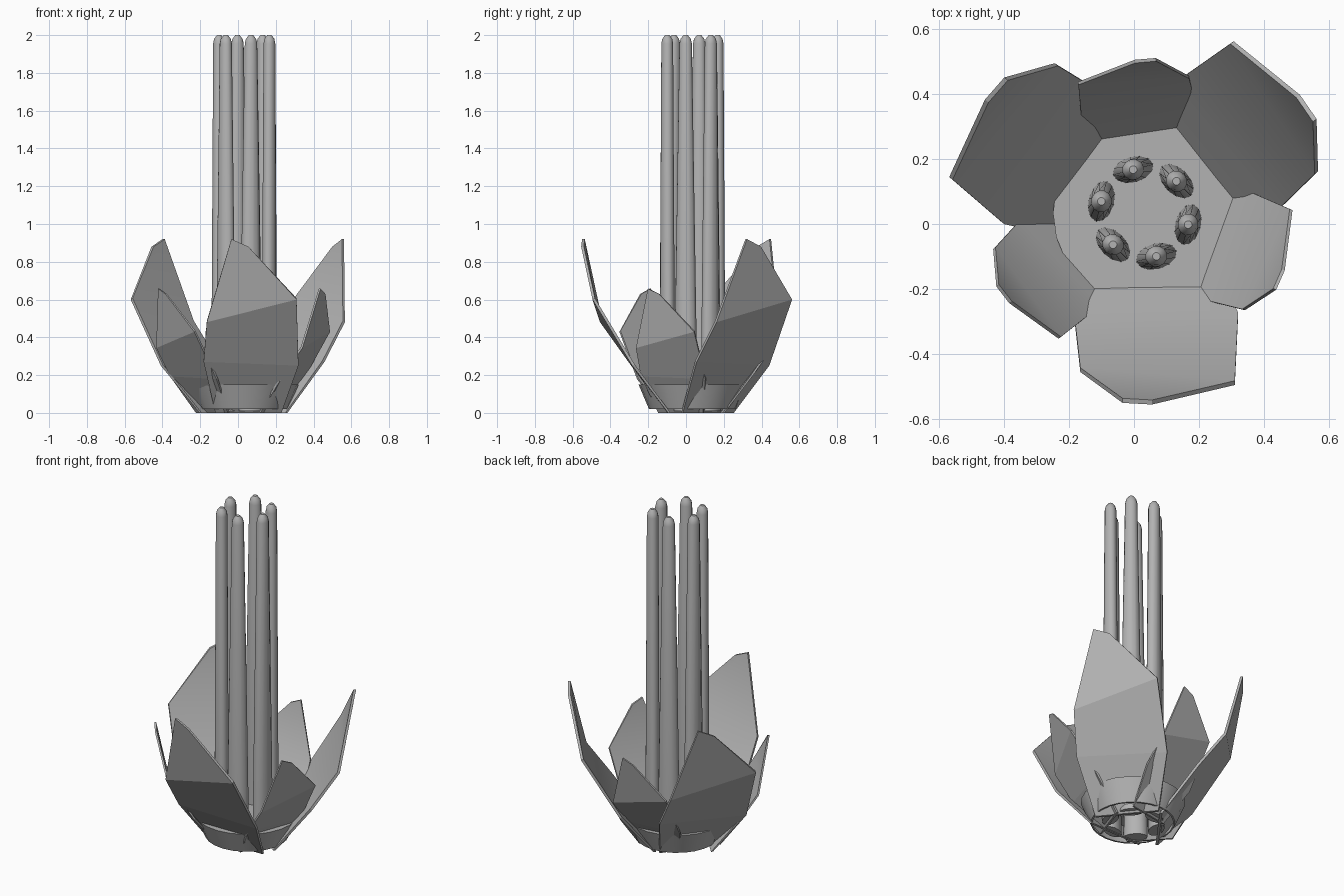
import bpy, math
from mathutils import Matrix, Vector

if "Cube" in bpy.data.objects:
    bpy.data.objects.remove(bpy.data.objects["Cube"])

CX, CY = 0.036, 0.034
grey = bpy.data.materials.new("dark_grey")
grey.diffuse_color = (0.45, 0.45, 0.45, 1)
grey.use_nodes = True
grey.node_tree.nodes["Principled BSDF"].inputs["Base Color"].default_value = grey.diffuse_color


def make(name, verts, faces, smooth_angle=None):
    me = bpy.data.meshes.new(name)
    me.from_pydata(verts, [], faces)
    me.update()
    me.materials.append(grey)
    ob = bpy.data.objects.new(name, me)
    bpy.context.collection.objects.link(ob)
    if smooth_angle:
        bpy.ops.object.select_all(action='DESELECT')
        ob.select_set(True)
        bpy.context.view_layer.objects.active = ob
        bpy.ops.object.shade_smooth_by_angle(angle=math.radians(smooth_angle))
    return ob


def loft(rings, n, cap_start, cap_end):
    """rings: (rx, ry, z) -> vertices and faces"""
    verts = [(rx * math.cos(2 * math.pi * i / n), ry * math.sin(2 * math.pi * i / n), z)
             for rx, ry, z in rings for i in range(n)]
    faces = [(r * n + i, r * n + (i + 1) % n, (r + 1) * n + (i + 1) % n, (r + 1) * n + i)
             for r in range(len(rings) - 1) for i in range(n)]
    if cap_start:
        faces.append(tuple(reversed(range(n))))
    if cap_end:
        faces.append(tuple(range((len(rings) - 1) * n, len(rings) * n)))
    return verts, faces


# Petal outline, base to tip: left and right edge of each row
PETAL = [((-0.12, -0.105, 0.0), (0.23, -0.095, 0.0)),
         ((-0.182, -0.305, 0.27), (0.32, -0.285, 0.25)),
         ((-0.165, -0.455, 0.48), (0.31, -0.495, 0.60)),
         ((-0.035, -0.55, 0.92), (0.055, -0.555, 0.88))]
PIVOT = Vector((0.0725, -0.48, 0))
INWARD = Vector((0, 0.013, 0.007))


def petal(name, pos, angle, s):
    rot = Matrix.Rotation(math.radians(angle), 3, 'Z')
    base = Vector((pos[0], pos[1], 0))
    outer = [Vector(p) for row in PETAL for p in row]
    # keep the base and the tip level when giving the petal its thickness
    inner = [p + (INWARD if 0 < p.z < 0.8 else Vector((0, 0.014, 0))) for p in outer]
    verts = [rot @ ((p - PIVOT) * s) + base for p in outer + inner]
    rows, h = len(PETAL), len(outer)
    front = [(2 * r, 2 * r + 1, 2 * r + 3, 2 * r + 2) for r in range(rows - 1)]
    back = [tuple(i + h for i in reversed(q)) for q in front]
    rim = [2 * r for r in reversed(range(rows))] + [2 * r + 1 for r in range(rows)]
    sides = []
    for a, b in zip(rim, rim[1:] + rim[:1]):
        sides.append((b, a, a + h, b + h))
    ob = make(name, verts, front + back + sides)
    # creased outside, soft inside
    for p in ob.data.polygons:
        p.use_smooth = len(front) <= p.index < 2 * len(front)
    edge_faces = {}
    for p in ob.data.polygons:
        for k in p.edge_keys:
            edge_faces.setdefault(k, []).append(p.use_smooth)
    for e in ob.data.edges:
        e.use_edge_sharp = not all(edge_faces[e.key])


# Three large outer petals
petal("large_petal_front", (0.0725, -0.48), 0, 1)
petal("large_petal_right", (0.44, 0.365), 127.8, 1)
petal("large_petal_left", (-0.41, 0.3225), 232, 1)

# Three small petals between them
petal("small_petal_right", (0.4175, -0.1125), 69.4, 0.715)
petal("small_petal_back", (-0.0025, 0.45), 188, 0.715)
petal("small_petal_left", (-0.335, -0.2175), -49, 0.715)

# Flared cup: top cap, thin wall, open below
v, f = loft([(0.22, 0.22, 0.02), (0.23, 0.23, 0.02), (0.285, 0.285, 0.15)], 24, False, True)
cup = make("base_cup", v, f, 40)
cup.location = (CX, CY, 0)

# Six tall flattened stamens in a ring
for k in range(6):
    a = math.radians(105 + 60 * k)
    v, f = loft([(0.04, 0.066, 0.01), (0.032, 0.034, 1.955),
                 (0.027, 0.028, 1.98), (0.012, 0.012, 2.0)], 12, True, True)
    st = make(f"stamen_{k + 1}", v, f, 50)
    st.location = (0.033 + 0.138 * math.cos(a), CY + 0.138 * math.sin(a), 0)
    st.rotation_euler = (0, 0, a)
